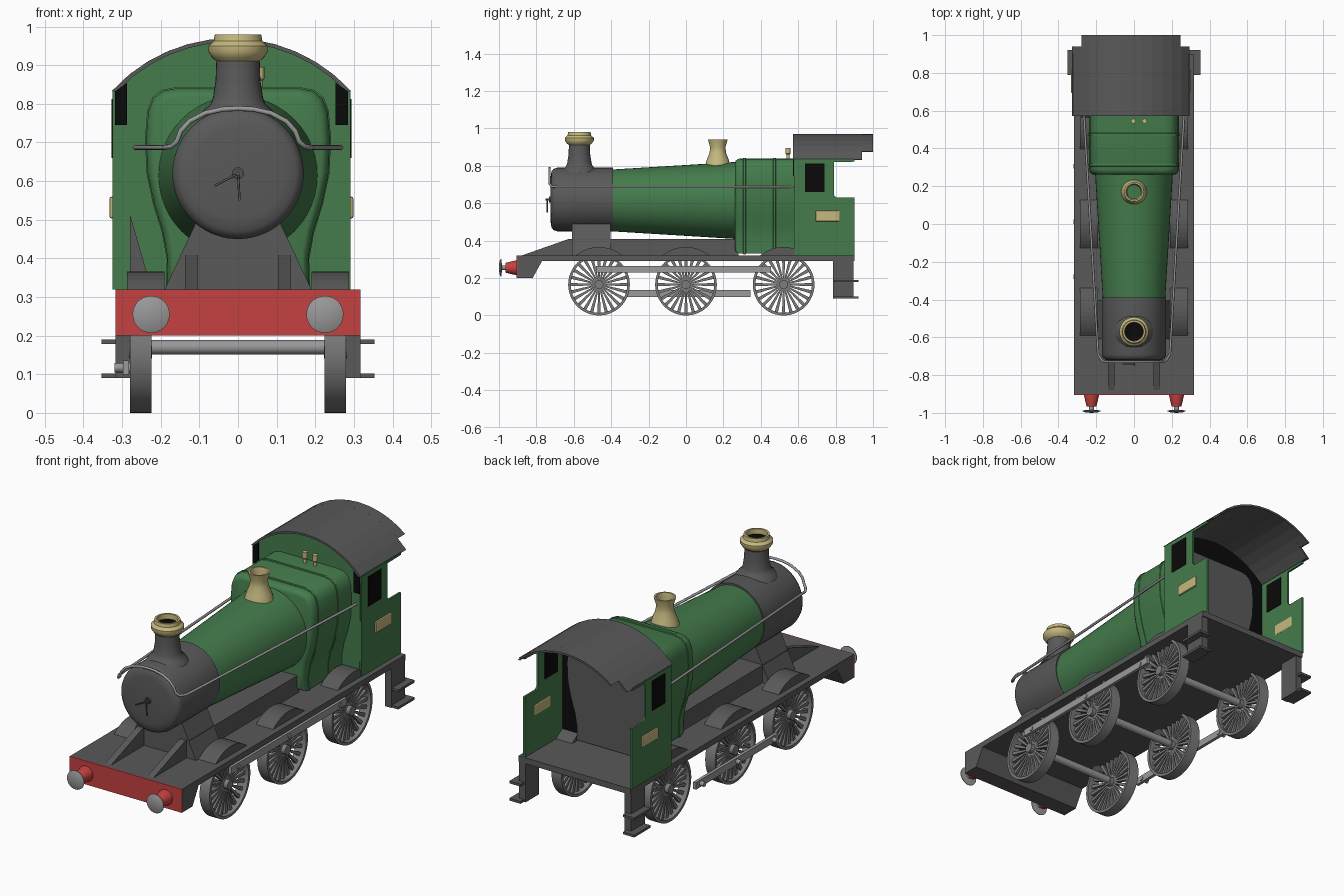
import bpy, bmesh, math
from mathutils import Matrix, Vector

if "Cube" in bpy.data.objects:
    bpy.data.objects.remove(bpy.data.objects["Cube"])


def colour(name, r, g, b):
    m = bpy.data.materials.new(name)
    m.diffuse_color = (r, g, b, 1)
    m.use_nodes = True
    m.node_tree.nodes["Principled BSDF"].inputs["Base Color"].default_value = m.diffuse_color
    return m


GREEN = colour("green paint", .058, .2, .072)
GREY = colour("dark grey", .1, .1, .1)
STEEL = colour("steel", .32, .32, .32)
WHEEL = colour("wheel grey", .2, .2, .2)
RED = colour("red paint", .56, .052, .052)
BRASS = colour("brass", .56, .48, .21)
BLACK = colour("black", .003, .003, .003)


def finish(name, bm, mat, angle=35):
    bmesh.ops.recalc_face_normals(bm, faces=bm.faces)
    me = bpy.data.meshes.new(name)
    bm.to_mesh(me)
    bm.free()
    me.materials.append(mat)
    for p in me.polygons:
        p.use_smooth = angle > 0
    if angle:
        me.set_sharp_from_angle(angle=math.radians(angle))
    ob = bpy.data.objects.new(name, me)
    bpy.context.collection.objects.link(ob)
    return ob


def loft(name, rings, mat, angle=35):
    """Skin closed rings of points and cap both ends."""
    bm = bmesh.new()
    vs = [[bm.verts.new(p) for p in ring] for ring in rings]
    n = len(vs[0])
    for a, b in zip(vs, vs[1:]):
        for i in range(n):
            bm.faces.new((a[i], a[(i + 1) % n], b[(i + 1) % n], b[i]))
    bm.faces.new(vs[0])
    bm.faces.new(vs[-1])
    return finish(name, bm, mat, angle)


def prism(name, pts, axis, a, b, mat):
    """Extrude a flat outline along x (points y,z) or y (points x,z)."""
    def put(p, t):
        return (t, p[0], p[1]) if axis == 'x' else (p[0], t, p[1])
    return loft(name, [[put(p, t) for p in pts] for t in (a, b)], mat, 0)


def box(name, x0, x1, y0, y1, z0, z1, mat):
    return prism(name, [(y0, z0), (y1, z0), (y1, z1), (y0, z1)], 'x', x0, x1, mat)


TURN = {'x': Matrix.Rotation(math.pi / 2, 4, 'Y'), 'z': Matrix(),
        'y': Matrix.Rotation(-math.pi / 2, 4, 'X')}


def lathe(name, prof, axis, at, mat, seg=32, closed=False):
    """Revolve (radius, distance) pairs about an axis through a point."""
    bm = bmesh.new()
    vs = [bm.verts.new((r, 0, h)) for r, h in prof]
    es = [bm.edges.new(p) for p in zip(vs, vs[1:])]
    if closed:
        es.append(bm.edges.new((vs[-1], vs[0])))
    bmesh.ops.spin(bm, geom=vs + es, cent=(0, 0, 0), axis=(0, 0, 1),
                   angle=2 * math.pi, steps=seg)
    bmesh.ops.remove_doubles(bm, verts=bm.verts, dist=1e-5)
    bm.transform(Matrix.Translation(at) @ TURN[axis])
    return finish(name, bm, mat)


def rod(name, r, a, b, axis, at, mat, seg=16):
    return lathe(name, [(0, a), (r, a), (r, b), (0, b)], axis, at, mat, seg)


def pipe(name, pts, r, mat):
    cu = bpy.data.curves.new(name, 'CURVE')
    cu.dimensions, cu.bevel_depth, cu.bevel_resolution = '3D', r, 2
    cu.use_fill_caps = True
    sp = cu.splines.new('POLY')
    sp.points.add(len(pts) - 1)
    for q, p in zip(sp.points, pts):
        q.co = (*p, 1)
    cu.materials.append(mat)
    ob = bpy.data.objects.new(name, cu)
    bpy.context.collection.objects.link(ob)


# footplate with dropped front end, red buffer beam
prism("footplate", [(-.9, .32), (-.9, .2), (-.82, .2), (-.77, .29), (.9, .29), (.9, .32)],
      'x', -.317, .317, GREY)
box("buffer_beam", -.317, .317, -.906, -.9, .2, .32, RED)
box("inner_frame", -.15, .15, -.61, .28, .32, .41, GREY)

# boiler, smokebox and saddle
AX = (0, 0, .62)
lathe("boiler", [(0, -.4), (.165, -.4), (.206, .27), (0, .27)], 'y', (0, 0, .615), GREEN, 48)
lathe("smokebox", [(0, -.725), (.12, -.724), (.15, -.719), (.164, -.708), (.17, -.69),
                   (.17, -.39), (0, -.39)], 'y', AX, GREY, 48)
prism("saddle", [(-.19, .32), (.19, .32), (.11, .49), (-.11, .49)], 'y', -.61, -.405, GREY)
for s in (-1, 1):
    prism("front_stay", [(-.88, .32), (-.6, .32), (-.6, .41), (-.63, .408)], 'x',
          s * .12 - .017, s * .12 + .017, GREY)

# smokebox door handle
lathe("door_boss", [(.016, -.733), (.016, -.722), (.011, -.722), (.011, -.733)], 'y', AX, GREY, 16, True)
rod("door_pin", .006, -.75, -.72, 'y', AX, GREY, 8)
for end in ((-.06, -.742, .588), (.004, -.742, .55)):
    pipe("door_handle", [(0, -.742, .62), end], .003, GREY)

# firebox: waisted section with rounded front edge
half = [(0, .84), (.16, .84), (.195, .833), (.218, .815), (.232, .78), (.238, .71), (.234, .62),
        (.217, .54), (.195, .47), (.182, .4), (.184, .33)]
outline = half + [(-x, z) for x, z in reversed(half[1:])]


def section(y, k):
    return [(x * k, y, .585 + (z - .585) * k) for x, z in outline]


firebox = loft("firebox", [section(*q) for q in
               ((.262, .91), (.266, .95), (.275, .98), (.29, 1), (.62, 1))], GREEN, 40)
firebox.data.materials.append(GREY)
for p in firebox.data.polygons:
    if p.normal.y > .9:
        p.material_index = 1
for y in (.305, .465):
    loft("firebox_band", [section(y, 1), section(y + .002, 1.012), section(y + .014, 1.012),
                          section(y + .016, 1)], GREEN, 30)

# chimney
CH = (0, -.57, 0)
lathe("chimney", [(.1, .765), (.088, .785), (.072, .797), (.065, .815), (.058, .86), (.056, .915)],
      'z', CH, GREY)
lathe("chimney_cap", [(.05, .9), (.057, .912), (.066, .918), (.077, .935), (.077, .95), (.063, .963),
                      (.06, .98), (.05, .98), (.048, .95)], 'z', CH, BRASS)
rod("chimney_bore", .052, .9, .955, 'z', CH, BLACK, 32)

# safety valve bonnet and whistles
lathe("safety_valve", [(.072, .79), (.064, .815), (.058, .835), (.044, .87), (.041, .9), (.05, .93),
                       (.052, .94), (.043, .94), (.036, .9), (.04, .8)], 'z', (0, .17, 0), BRASS)
for x in (-.003, .055):
    lathe("whistle", [(0, .83), (.009, .83), (.009, .86), (.013, .865), (.013, .895), (0, .895)],
          'z', (x, .545, 0), BRASS, 12)

# handrail running along both sides and over the smokebox front
side = [(.265, .575, .687), (.19, -.69, .687), (.172, -.72, .69), (.158, -.728, .703),
        (.148, -.73, .73), (.125, -.73, .755), (.085, -.73, .776), (.04, -.73, .786)]
pipe("handrail", side + [(0, -.73, .788)] + [(-x, y, z) for x, y, z in reversed(side)], .0065, STEEL)

# cab: arched front sheet, cut-away sides, black lining
CX, HW, RISE = -.017, .308, .135
R = (HW * HW + RISE * RISE) / (2 * RISE)


def arc(w, drop=0, n=12):
    full = math.asin(w / R)
    return [(CX + (R - drop) * math.sin(t), .97 - R + (R - drop) * math.cos(t))
            for t in (full * (2 * i / n - 1) for i in range(n + 1))]


sheet = [(CX - HW + .008, .32)] + arc(HW, .006) + [(CX + HW - .008, .32)]
prism("cab_front", sheet, 'y', .578, .59, GREEN)
prism("cab_lining", sheet, 'y', .59, .595, BLACK)
for s in (-1, 1):
    x = CX + s * HW
    prism("cab_side", [(.58, .32), (.9, .32), (.9, .63), (.805, .63), (.79, .645), (.79, .82),
                       (.9, .822), (.9, .836), (.58, .836)], 'x', x, x - s * .01, GREEN)
    box("side_window", x - s * .013, x + s * .003, .635, .74, .66, .812, BLACK)
    prism("front_window", [(x - s * .006, .745), (x - s * .038, .745), (x - s * .038, .855),
                           (x - s * .006, .832)], 'y', .572, .58, BLACK)
    plate = box("side_plate", x - s * .012, x + s * .008, .692, .822, .503, .56, BRASS)
    bev = plate.modifiers.new("soft_edge", 'BEVEL')
    bev.width, bev.segments = .006, 2
prism("reverser_guard", [(-.28, .32), (-.235, .36), (-.28, .515)], 'y', .565, .578, GREY)
prism("roof", arc(HW + .002) + arc(HW - .004, .01)[::-1], 'y', .572, .94, GREY)
prism("roof_tail", arc(.262, 0, 10) + arc(.258, .01, 10)[::-1], 'y', .94, 1, GREY)

# cab steps
for s in (-1, 1):
    box("step_hanger", s * .28, s * .317, .785, .895, .09, .3, GREY)
    for z in (.09, .178):
        box("step_tread", s * .29, s * .353, .79, .922, z, z + .012, GREY)

# buffers
for s in (-1, 1):
    at = (s * .225, 0, .255)
    lathe("buffer_housing", [(0, -.965), (.026, -.965), (.03, -.95), (.04, -.905), (.04, -.9), (0, -.9)],
          'y', at, RED, 24)
    rod("buffer_shaft", .013, -.99, -.96, 'y', at, STEEL)
    lathe("buffer_head", [(0, -1), (.03, -.998), (.048, -.991), (.048, -.987), (0, -.983)],
          'y', at, STEEL, 28)

# wheels, axles, splashers
WR, SPOKES = .165, 24
for wy in (-.465, 0, .522):
    rod("axle", .019, -.25, .25, 'x', (0, wy, .17), STEEL)
    for s in (-1, 1):
        at = Vector((s * .252, wy, WR))
        lathe("wheel_rim", [(.151, -.028), (WR, -.028), (WR, .028), (.151, .028)],
              'x', at, WHEEL, 48, True)
        rod("wheel_hub", .024, -.03, .03, 'x', at, WHEEL)
        bm = bmesh.new()
        for i in range(SPOKES):
            geo = bmesh.ops.create_cube(bm, size=1)['verts']
            for v in geo:
                wide = .0035 if v.co.z < 0 else .009
                v.co = (v.co.x * .016, v.co.y * 2 * wide, .018 if v.co.z < 0 else .156)
            bmesh.ops.rotate(bm, verts=geo, cent=(0, 0, 0),
                             matrix=Matrix.Rotation(2 * math.pi * i / SPOKES, 3, 'X'))
        bm.transform(Matrix.Translation(at))
        finish("wheel_spokes", bm, WHEEL, 0)
        a = math.acos(.15 / .196)
        top = [(wy + .196 * math.sin(a * t / 6), .17 + .196 * math.cos(a * t / 6)) for t in range(-6, 7)]
        prism("splasher", top, 'x', s * .19, s * .287, GREY)

# coupling rods, set a quarter turn apart on the two sides
for x, y0, y1, z in ((.29, -.48, .455, .247), (-.29, -.32, .345, .117)):
    box("coupling_rod", x - .008, x + .008, y0, y1, z - .018, z + .018, STEEL)
    for k in (.06, .5, .94):
        rod("crank_pin", .012, -.03, .012, 'x', (x, y0 + (y1 - y0) * k, z), STEEL, 12)
